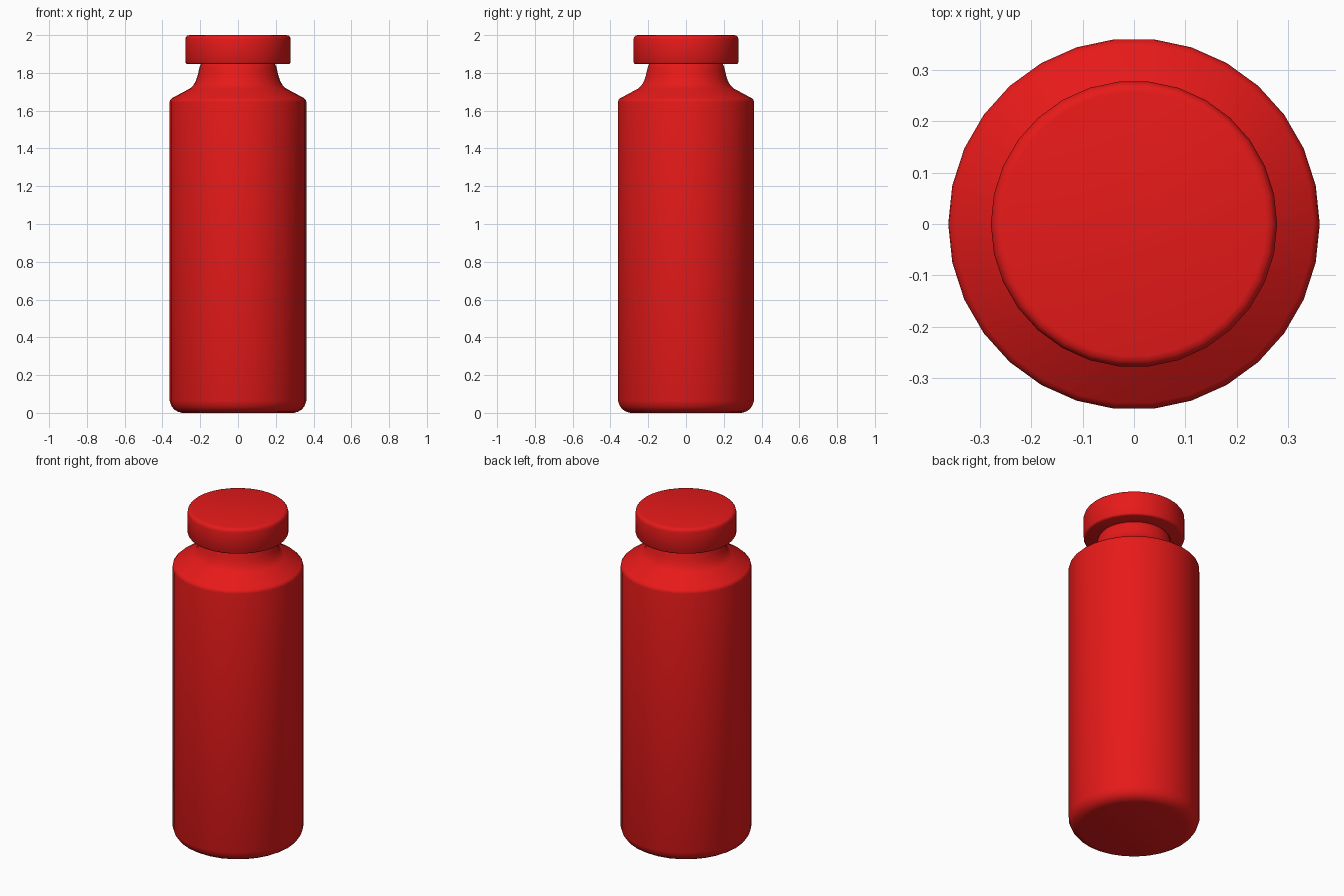
import bpy, math

if "Cube" in bpy.data.objects:
    bpy.data.objects.remove(bpy.data.objects["Cube"])

SIDES = 30

red = bpy.data.materials.new("red_paint")
red.diffuse_color = (0.8, 0.01, 0.01, 1.0)
red.use_nodes = True
red.node_tree.nodes["Principled BSDF"].inputs["Base Color"].default_value = red.diffuse_color


def lathe(name, profile, sharp_angle):
    """Revolve (radius, height) points around z and cap both ends."""
    verts, faces = [], []
    for r, z in profile:
        for i in range(SIDES):
            a = 2 * math.pi * i / SIDES
            verts.append((r * math.cos(a), r * math.sin(a), z))
    for k in range(len(profile) - 1):
        for i in range(SIDES):
            j = (i + 1) % SIDES
            lo, hi = k * SIDES, (k + 1) * SIDES
            faces.append((lo + i, lo + j, hi + j, hi + i))
    faces.append(tuple(reversed(range(SIDES))))
    faces.append(tuple(range(len(verts) - SIDES, len(verts))))
    mesh = bpy.data.meshes.new(name)
    mesh.from_pydata(verts, [], faces)
    mesh.materials.append(red)
    obj = bpy.data.objects.new(name, mesh)
    bpy.context.collection.objects.link(obj)
    bpy.ops.object.select_all(action='DESELECT')
    obj.select_set(True)
    bpy.context.view_layer.objects.active = obj
    bpy.ops.object.shade_smooth_by_angle(angle=math.radians(sharp_angle))
    return obj


# Bottle: rounded base, straight wall, sloped shoulder, flared neck
lathe("bottle_body", [
    (0.295, 0.0), (0.318, 0.006), (0.338, 0.018), (0.352, 0.036), (0.362, 0.065),
    (0.362, 1.645), (0.360, 1.656), (0.350, 1.666),
    (0.255, 1.717), (0.239, 1.731), (0.225, 1.753), (0.214, 1.785),
    (0.206, 1.820), (0.202, 1.836), (0.195, 1.847),
], 40)

# Lid: short disc with softened rims
lathe("cap", [
    (0.268, 1.846), (0.275, 1.849), (0.279, 1.856),
    (0.279, 1.978), (0.276, 1.989), (0.269, 1.997), (0.258, 2.0),
], 40)
